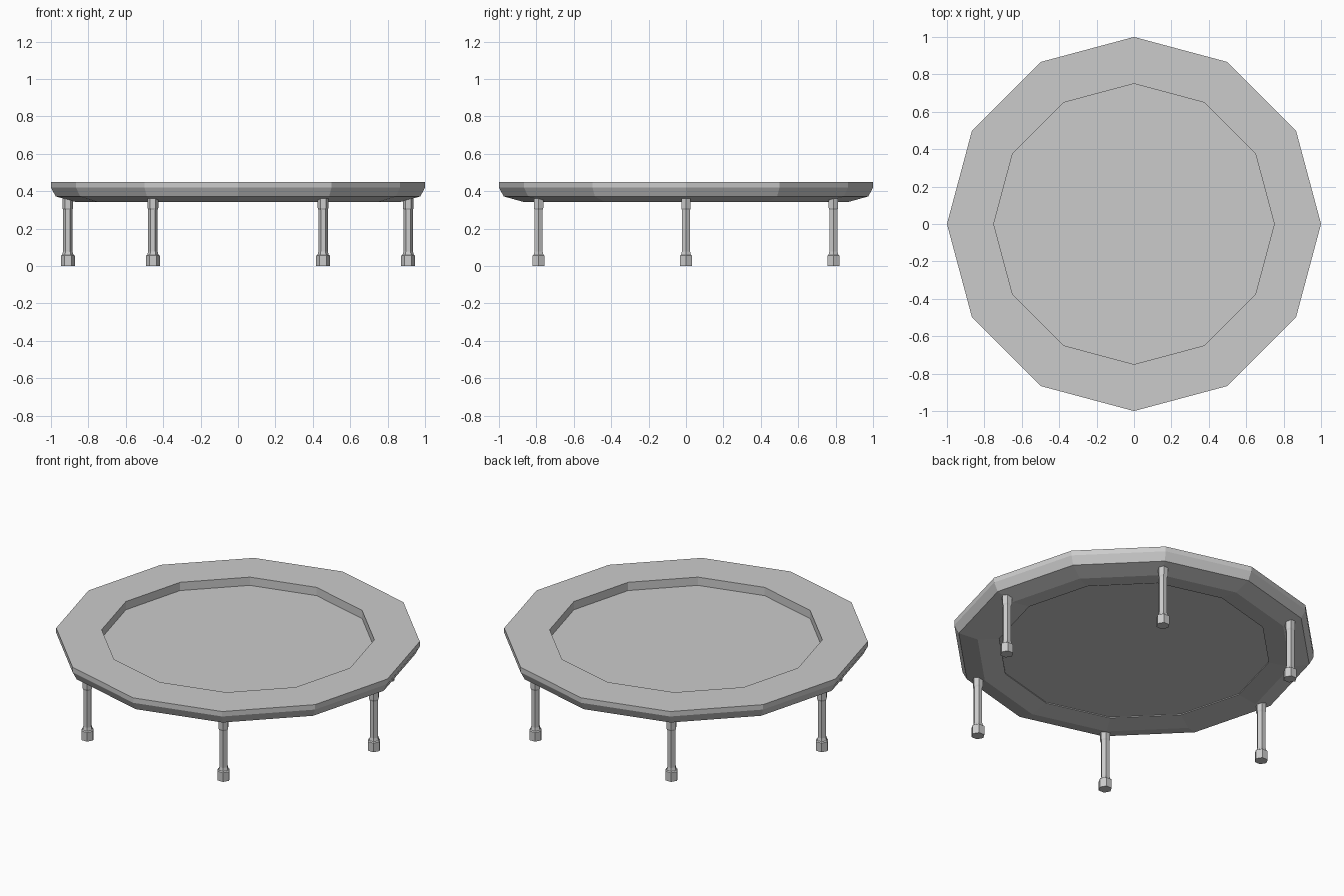
import bpy, bmesh
from math import cos, sin, pi, radians

cube = bpy.data.objects.get("Cube")
if cube:
    bpy.data.objects.remove(cube)

grey = bpy.data.materials.new("plain grey")
grey.use_nodes = True
colour = (0.6, 0.6, 0.6, 1)
grey.diffuse_color = colour
grey.node_tree.nodes["Principled BSDF"].inputs["Base Color"].default_value = colour


def lathe(name, profile, sides, centre=(0, 0), closed=False):
    """Revolve (radius, height) points; open profiles get end caps."""
    bm = bmesh.new()
    rings = []
    for r, z in profile:
        angles = [2 * pi * i / sides for i in range(sides)]
        rings.append([bm.verts.new((r * cos(a), r * sin(a), z)) for a in angles])
    pairs = list(zip(rings, rings[1:]))
    if closed:
        pairs.append((rings[-1], rings[0]))
    else:
        bm.faces.new(rings[0])
        bm.faces.new(rings[-1])
    for low, high in pairs:
        for i in range(sides):
            j = (i + 1) % sides
            bm.faces.new((low[i], low[j], high[j], high[i]))
    bmesh.ops.recalc_face_normals(bm, faces=bm.faces)
    mesh = bpy.data.meshes.new(name)
    bm.to_mesh(mesh)
    bm.free()
    mesh.materials.append(grey)
    obj = bpy.data.objects.new(name, mesh)
    obj.location = (*centre, 0)
    bpy.context.collection.objects.link(obj)
    return obj


# Padded twelve-sided rim with a bevelled underside
lathe("padded_rim", [(0.75, 0.45), (1, 0.45), (1, 0.42), (0.975, 0.372),
                     (0.87, 0.343), (0.75, 0.36)], 12, closed=True)

# Sunken jumping mat, slightly overlapping the rim
lathe("jumping_mat", [(0.755, 0.365), (0.755, 0.4)], 12)

# Six legs, each with a foot, a slim shaft and a top collar
leg_profile = [(0.0375, 0), (0.0375, 0.055), (0.03, 0.06), (0.025, 0.078),
               (0.025, 0.3), (0.029, 0.31), (0.029, 0.37)]
for k in range(6):
    a = radians(60 * k)
    lathe(f"leg_{k + 1}", leg_profile, 6, (0.91 * cos(a), 0.91 * sin(a)))
